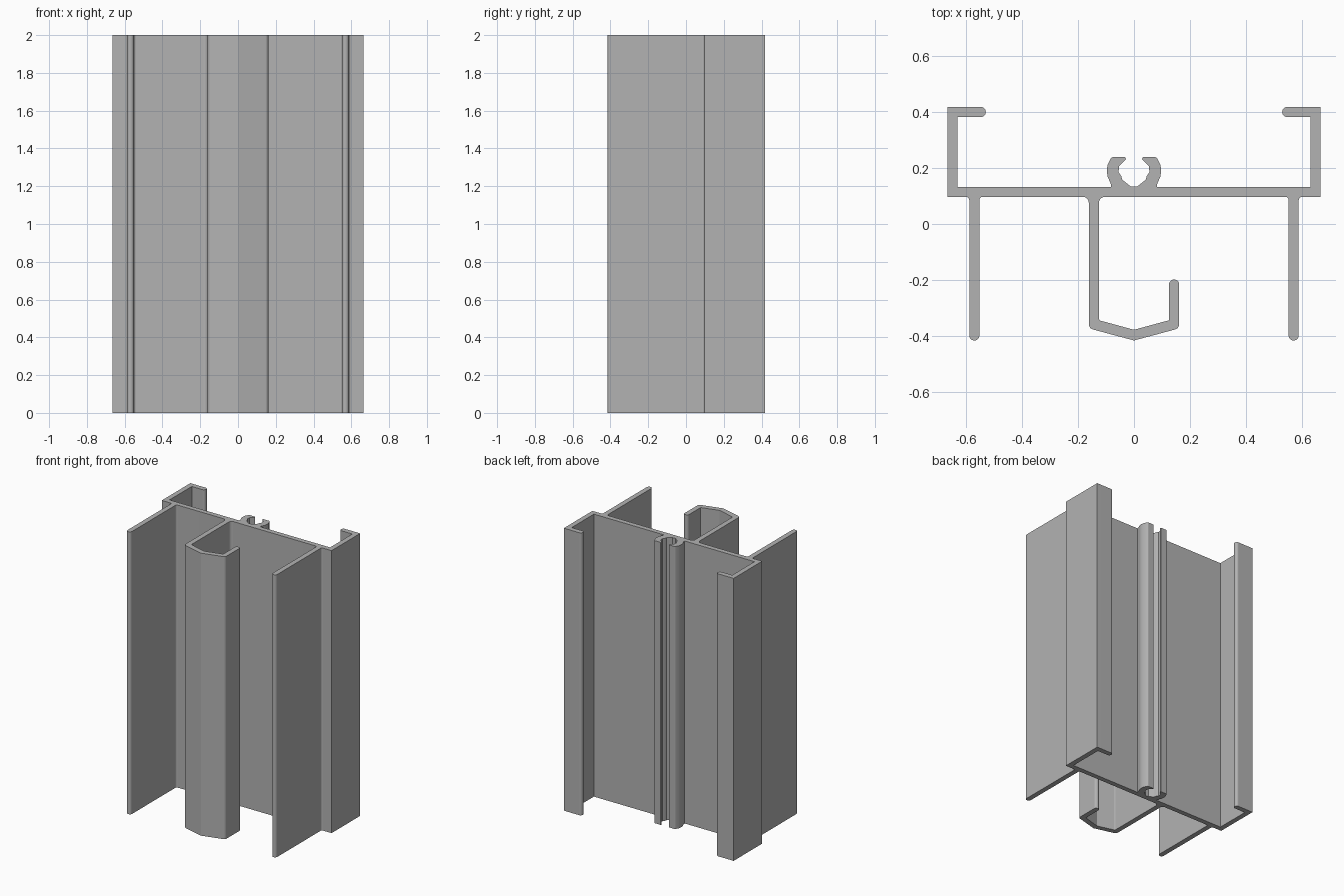
import bpy, bmesh, math
from mathutils import Vector

if "Cube" in bpy.data.objects:
    bpy.data.objects.remove(bpy.data.objects["Cube"], do_unlink=True)

LENGTH = 2.0
OUT, TOP, BOTTOM = 0.665, 0.417, -0.415     # outer limits of the section
T = 0.036                                   # wall thickness
WEB_LO, WEB_HI = 0.097, 0.132
END = T * 0.49                              # radius of a rounded free edge


def rounded(corners):
    """Replace every corner (x, y, radius) by an arc of that radius."""
    pts = []
    for i, (x, y, r) in enumerate(corners):
        c = Vector((x, y))
        if r == 0:
            pts.append(c)
            continue
        a = (Vector(corners[i - 1][:2]) - c).normalized()
        b = (Vector(corners[(i + 1) % len(corners)][:2]) - c).normalized()
        half = a.angle(b) / 2
        centre = c + (a + b).normalized() * (r / math.sin(half))
        start = c + a * (r / math.tan(half)) - centre
        end = c + b * (r / math.tan(half)) - centre
        sweep = start.angle_signed(end)
        steps = max(2, math.ceil(abs(sweep) / math.radians(16)))
        for k in range(steps + 1):
            t = sweep * k / steps
            # angle_signed is clockwise positive
            pts.append(centre + Vector((start.x * math.cos(t) + start.y * math.sin(t),
                                        start.y * math.cos(t) - start.x * math.sin(t))))
    return pts


# Screw port: one of its two curved jaws, inside then outside
jaw = [(-0.012, 0.134, 0), (-0.022, 0.142, 0), (-0.042, 0.158, 0), (-0.045, 0.17, 0),
       (-0.055, 0.185, 0), (-0.053, 0.207, 0), (-0.028, 0.232, 0), (-0.032, 0.238, 0),
       (-0.08, 0.238, 0.008), (-0.094, 0.212, 0), (-0.097, 0.19, 0), (-0.094, 0.168, 0),
       (-0.083, 0.145, 0), (-0.082, WEB_HI, 0)]

# Side channel with its returned lip
channel = [(-OUT + T, WEB_HI, 0), (-OUT + T, TOP - T, 0),
           (-0.528, TOP - T, END), (-0.528, TOP, END),
           (-OUT, TOP, 0), (-OUT, WEB_LO, 0)]

# Long front flange
flange = [(-0.587, WEB_LO, 0.012), (-0.587, BOTTOM, END),
          (-0.587 + T, BOTTOM, END), (-0.587 + T, WEB_LO, 0.012)]

# Front hook, on one side of the web only
S = 0.161
hook = [(-S, WEB_LO, 0.022), (-S, -0.372, 0.02), (0, BOTTOM, 0), (S, -0.372, 0.02),
        (S, -0.198, END), (S - T, -0.198, END), (S - T, -0.343, 0),
        (0, -0.377, 0), (-S + T, -0.343, 0.008), (-S + T, WEB_LO, 0.022)]

left = jaw + channel + flange
right = [(-x, y, r) for x, y, r in reversed(left)]
outline = rounded(left + hook + right)

# Extrude the section upwards
bm = bmesh.new()
base = bm.faces.new([bm.verts.new((p.x, p.y, 0)) for p in outline])
ext = bmesh.ops.extrude_face_region(bm, geom=[base], use_keep_orig=True)
bmesh.ops.translate(bm, vec=(0, 0, LENGTH),
                    verts=[g for g in ext["geom"] if isinstance(g, bmesh.types.BMVert)])
bmesh.ops.recalc_face_normals(bm, faces=bm.faces)
mesh = bpy.data.meshes.new("frame_extrusion")
bm.to_mesh(mesh)
bm.free()

extrusion = bpy.data.objects.new("frame_extrusion", mesh)
bpy.context.collection.objects.link(extrusion)

# Plain grey metal
GREY = (0.45, 0.45, 0.45, 1)
mat = bpy.data.materials.new("plain_grey")
mat.use_nodes = True
mat.diffuse_color = GREY
mat.node_tree.nodes["Principled BSDF"].inputs["Base Color"].default_value = GREY
mesh.materials.append(mat)

# Smooth the rounded edges, keep the folds crisp
bpy.ops.object.select_all(action="DESELECT")
extrusion.select_set(True)
bpy.context.view_layer.objects.active = extrusion
bpy.ops.object.shade_smooth_by_angle(angle=math.radians(25))
weighted = extrusion.modifiers.new("even_normals", "WEIGHTED_NORMAL")
weighted.keep_sharp = True
